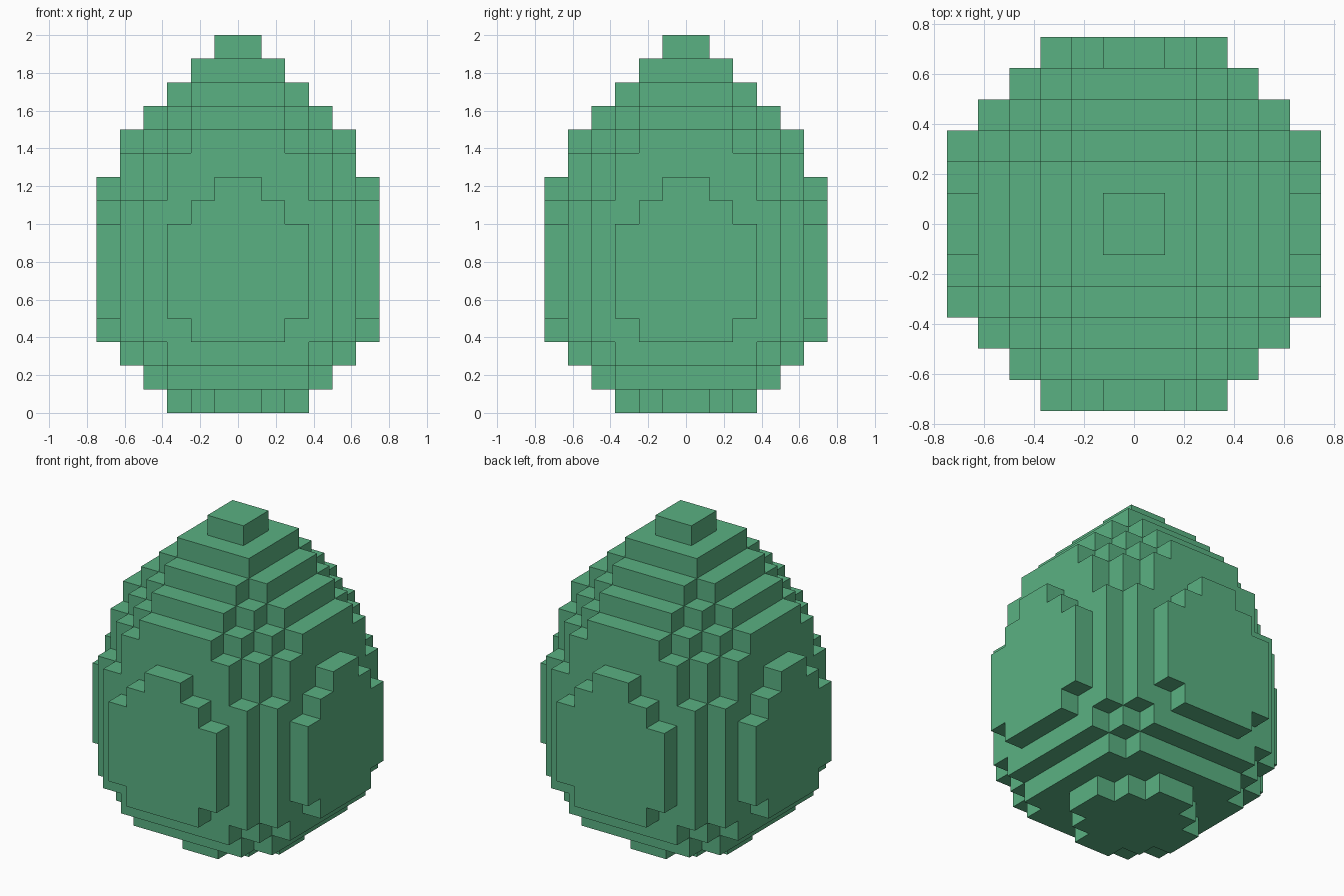
import bpy
import bmesh
from math import radians

default = bpy.data.objects.get("Cube")
if default:
    bpy.data.objects.remove(default, do_unlink=True)

CELL = 0.125

# One quadrant of each layer, bottom to top: cells across for every row outward
WAIST = "666543"
LAYERS = ["321", "4443", "55543", "665542", WAIST, WAIST, WAIST, WAIST,
          "665542", "655431", "55543", "55432", "4432", "332", "22", "1"]


def layer_cells(rows, z):
    """Mirror a quadrant of cells into all four."""
    for y, width in enumerate(rows):
        for x in range(int(width)):
            for cx in (x, -x - 1):
                for cy in (y, -y - 1):
                    yield cx, cy, z


filled = {c for z, rows in enumerate(LAYERS) for c in layer_cells(rows, z)}

# Shell: keep only block sides that face open space
bm = bmesh.new()
verts = {}


def corner(p):
    if p not in verts:
        verts[p] = bm.verts.new([v * CELL for v in p])
    return verts[p]


for cell in sorted(filled):
    for axis in range(3):
        for side in (0, 1):
            neighbour = list(cell)
            neighbour[axis] += 1 if side else -1
            if tuple(neighbour) in filled:
                continue
            u, v = (axis + 1) % 3, (axis + 2) % 3
            loop = []
            for du, dv in ((0, 0), (1, 0), (1, 1), (0, 1)):
                p = list(cell)
                p[axis] += side
                p[u] += du
                p[v] += dv
                loop.append(corner(tuple(p)))
            bm.faces.new(loop if side else loop[::-1])

# Merge the coplanar squares into large flat faces
bmesh.ops.dissolve_limit(bm, angle_limit=radians(1), verts=bm.verts[:], edges=bm.edges[:])

mesh = bpy.data.meshes.new("egg_shell")
bm.to_mesh(mesh)
bm.free()

green = bpy.data.materials.new("soft_green")
green.use_nodes = True
colour = (0.102, 0.44, 0.223, 1)
green.diffuse_color = colour
green.node_tree.nodes["Principled BSDF"].inputs["Base Color"].default_value = colour
mesh.materials.append(green)

egg = bpy.data.objects.new("egg_shell", mesh)
bpy.context.collection.objects.link(egg)
